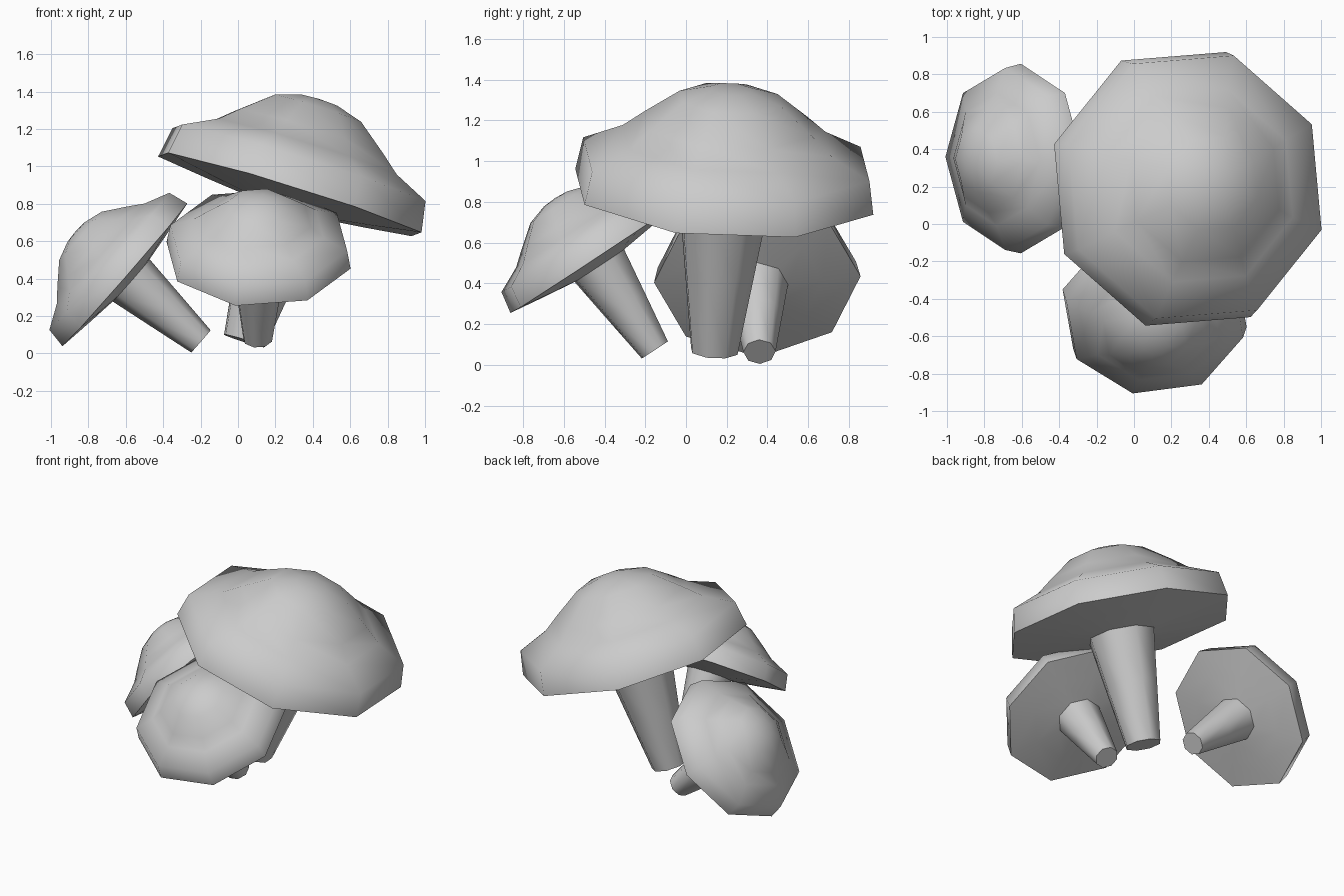
import bpy, math
from mathutils import Vector

if "Cube" in bpy.data.objects:
    bpy.data.objects.remove(bpy.data.objects["Cube"])

SIDES = 8
# (radius, height along the axis), height 0 = lower rim of the cap
CAP = [(0, .352), (.07, .347), (.172, .316), (.285, .23), (.356, .172),
       (.487, .11), (.507, 0), (.32, -.025), (.15, -.045)]
STEM = [(.15, -.045), (.118, -.27), (.079, -.54), (0, -.54)]


def lathe(name, profile, centre, axis, roll, scale):
    """Spin a profile around a tilted axis with eight sides."""
    w = Vector(axis).normalized()
    x = Vector((1, 0, 0))
    u = (x - w * x.dot(w)).normalized()
    v = w.cross(u)
    c = Vector(centre)
    verts, rings, faces = [], [], []
    for r, h in profile:
        n = SIDES if r > 0 else 1
        rings.append([len(verts) + i % n for i in range(SIDES)])
        for i in range(n):
            a = math.radians(roll) + math.tau * i / SIDES
            verts.append(c + scale * (w * h + r * (u * math.cos(a) + v * math.sin(a))))
    for top, low in zip(rings, rings[1:]):
        for i in range(SIDES):
            j = (i + 1) % SIDES
            quad = [top[i], low[i], low[j], top[j]]
            faces.append(list(dict.fromkeys(quad)))
    mesh = bpy.data.meshes.new(name)
    mesh.from_pydata(verts, [], faces)
    mesh.update()
    ob = bpy.data.objects.new(name, mesh)
    bpy.context.collection.objects.link(ob)
    bpy.ops.object.select_all(action='DESELECT')
    ob.select_set(True)
    bpy.context.view_layer.objects.active = ob
    bpy.ops.object.shade_smooth_by_angle(angle=math.radians(62))


# Three copies of one mushroom: rim centre, axis, roll, scale
for name, centre, axis, roll, scale in [
        ("large_mushroom", (.277, .188, .85), (.295, .06, .954), -17, 1.52),
        ("front_mushroom", (.11, -.45, .525), (.01, -.55, .835), -14, 1.0),
        ("left_mushroom", (-.605, .35, .42), (-.753, -.02, .658), 0, 1.0)]:
    lathe(name + "_cap", CAP, centre, axis, roll, scale)
    lathe(name + "_stem", STEM, centre, axis, roll, scale)
